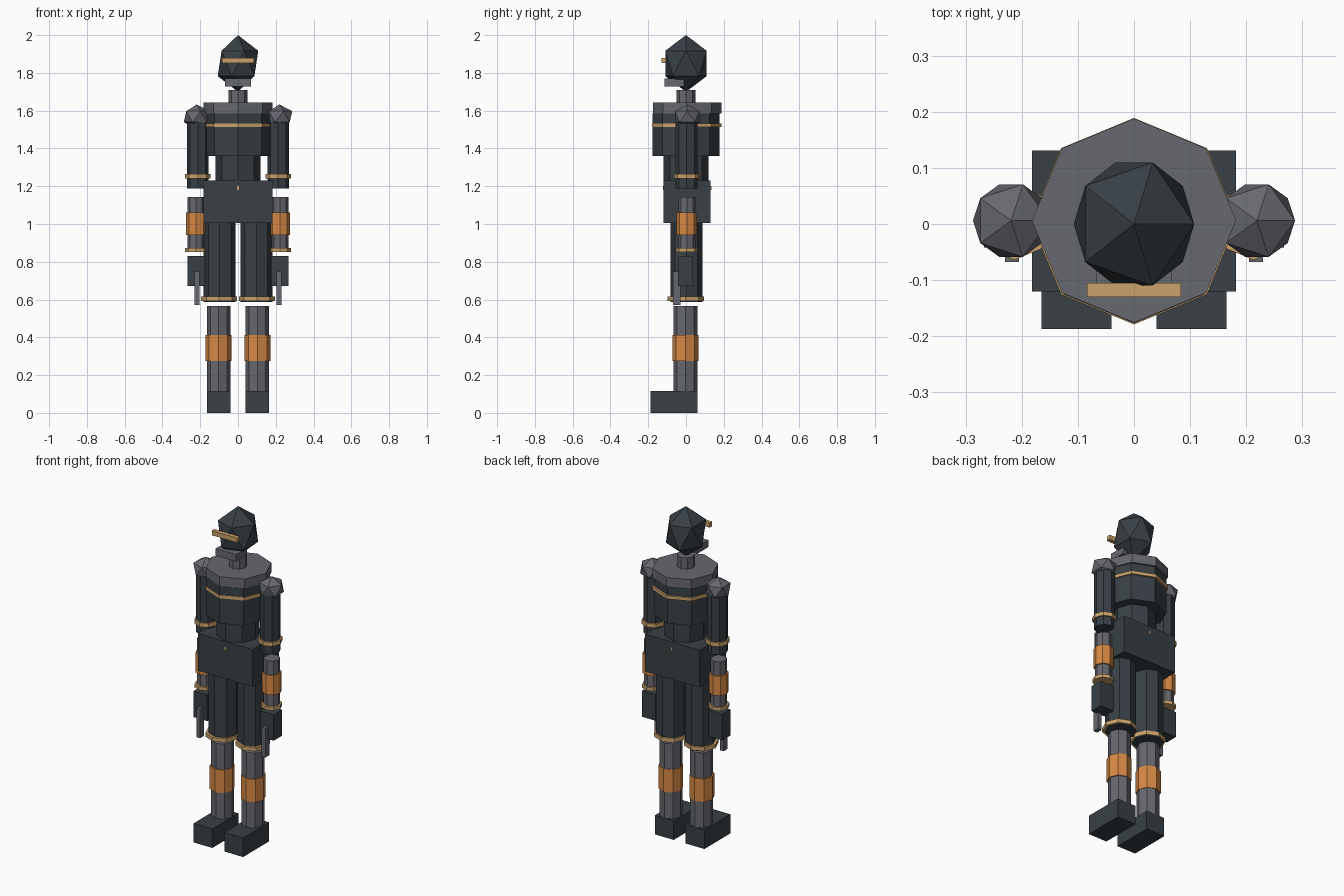
import bpy
import bmesh
from mathutils import Matrix, Vector

cube = bpy.data.objects.get("Cube")
if cube:
    bpy.data.objects.remove(cube, do_unlink=True)


def material(name, rgb):
    mat = bpy.data.materials.new(name)
    mat.use_nodes = True
    mat.diffuse_color = (*rgb, 1)
    mat.node_tree.nodes["Principled BSDF"].inputs["Base Color"].default_value = (*rgb, 1)
    return mat


DARK = material("dark slate", (0.040, 0.051, 0.060))
GREY = material("steel grey", (0.135, 0.138, 0.160))
ORANGE = material("orange", (0.68, 0.25, 0.06))
GOLD = material("pale gold", (0.60, 0.37, 0.15))


def add_object(name, bm, mat):
    mesh = bpy.data.meshes.new(name)
    bm.to_mesh(mesh)
    bm.free()
    mesh.materials.append(mat)
    bpy.context.collection.objects.link(bpy.data.objects.new(name, mesh))


def placed(centre, scale):
    return Matrix.Translation(Vector(centre)) @ Matrix.Diagonal((*scale, 1))


def tube(name, mat, x, y, radius, low, high):
    """Upright eight-sided prism."""
    bm = bmesh.new()
    bmesh.ops.create_cone(bm, cap_ends=True, segments=8, radius1=radius, radius2=radius,
                          depth=high - low, matrix=Matrix.Translation((x, y, (low + high) / 2)))
    add_object(name, bm, mat)


def box(name, mat, xs, ys, zs):
    """Box from its range on each axis."""
    ranges = (xs, ys, zs)
    bm = bmesh.new()
    bmesh.ops.create_cube(bm, size=1, matrix=placed([sum(r) / 2 for r in ranges],
                                                    [r[1] - r[0] for r in ranges]))
    add_object(name, bm, mat)


def gem(name, mat, centre, radii):
    """Twenty-sided ball."""
    bm = bmesh.new()
    bmesh.ops.create_icosphere(bm, subdivisions=1, radius=1, matrix=placed(centre, radii))
    add_object(name, bm, mat)


# Head
gem("head", DARK, (0, 0, 1.85), (0.12, 0.129, 0.15))
box("visor", GOLD, (-0.084, 0.084), (-0.13, -0.105), (1.852, 1.88))
box("jaw", GREY, (-0.068, 0.068), (-0.115, -0.01), (1.727, 1.77))
tube("neck", GREY, 0, 0, 0.05, 1.6, 1.71)

# Torso
tube("collar", GREY, 0, 0.006, 0.182, 1.585, 1.642)
tube("chest", DARK, 0, 0, 0.177, 1.36, 1.585)
tube("chest_band", GOLD, 0, 0.005, 0.184, 1.513, 1.532)
tube("waist", DARK, 0, 0, 0.118, 1.23, 1.36)
box("pelvis", DARK, (-0.182, 0.182), (-0.12, 0.131), (1.005, 1.23))
box("buckle", GOLD, (-0.005, 0.005), (-0.123, 0.134), (1.18, 1.2))

for side, s in (("left", 1), ("right", -1)):
    # Arm
    gem(side + "_shoulder", GREY, (s * 0.219, 0.006, 1.568), (0.076, 0.076, 0.065))
    tube(side + "_upper_arm", DARK, s * 0.213, 0.003, 0.058, 1.188, 1.54)
    tube(side + "_elbow_band", GOLD, s * 0.213, 0.003, 0.067, 1.24, 1.264)
    tube(side + "_forearm", GREY, s * 0.222, 0.005, 0.046, 0.855, 1.143)
    tube(side + "_forearm_guard", ORANGE, s * 0.222, 0.005, 0.054, 0.942, 1.06)
    tube(side + "_wrist_band", GOLD, s * 0.222, 0.003, 0.058, 0.852, 0.872)
    box(side + "_hand", DARK, sorted((s * 0.176, s * 0.267)), (-0.042, 0.037), (0.673, 0.83))
    box(side + "_thumb", GREY, sorted((s * 0.205, s * 0.23)), (-0.068, -0.03), (0.572, 0.748))

    # Leg
    tube(side + "_thigh", DARK, s * 0.097, 0.002, 0.085, 0.587, 1.01)
    tube(side + "_knee_band", GOLD, s * 0.1, -0.002, 0.096, 0.592, 0.616)
    tube(side + "_shin", GREY, s * 0.102, -0.002, 0.063, 0.11, 0.567)
    tube(side + "_shin_guard", ORANGE, s * 0.104, -0.003, 0.069, 0.275, 0.413)
    box(side + "_foot", DARK, sorted((s * 0.04, s * 0.165)), (-0.187, 0.06), (0, 0.115))
